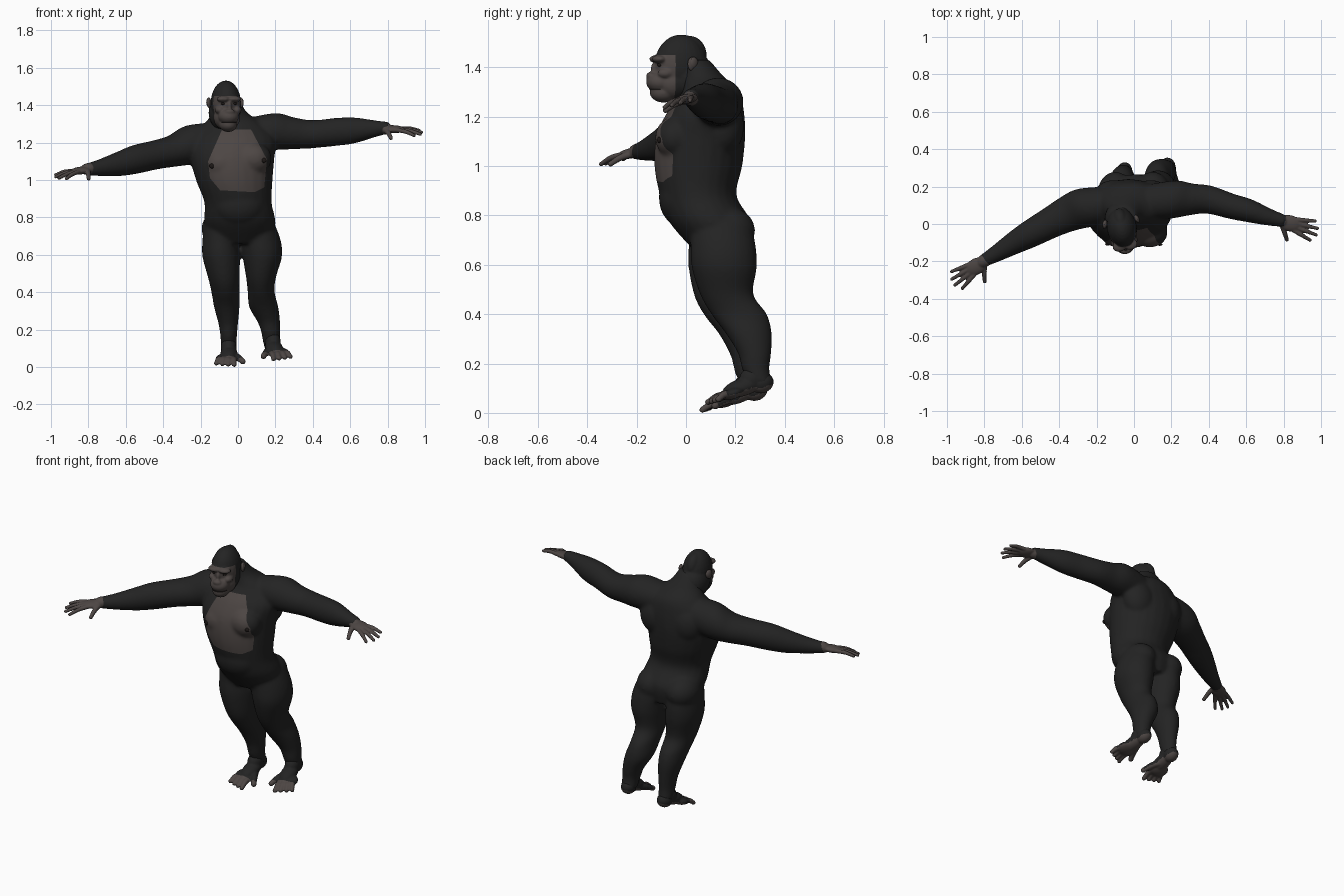
import bpy, bmesh, math
from mathutils import Vector, Matrix
from mathutils.bvhtree import BVHTree

cube = bpy.data.objects.get("Cube")
if cube:
    bpy.data.objects.remove(cube, do_unlink=True)


def material(name, rgb, rough=0.8):
    m = bpy.data.materials.new(name)
    m.use_nodes = True
    m.diffuse_color = (*rgb, 1)
    bsdf = next(n for n in m.node_tree.nodes if n.type == 'BSDF_PRINCIPLED')
    bsdf.inputs["Base Color"].default_value = (*rgb, 1)
    bsdf.inputs["Roughness"].default_value = rough
    return m


FUR = material("black fur", (0.017, 0.017, 0.017))
SKIN = material("grey brown skin", (0.074, 0.061, 0.057))
DARK = material("dark eye and lip", (0.012, 0.009, 0.008))
Z = Vector((0, 0, 1))


def ball(bm, centre, radii, frame=Matrix()):
    mat = frame @ Matrix.Translation(centre) @ Matrix.Diagonal((*radii, 1))
    bmesh.ops.create_uvsphere(bm, u_segments=24, v_segments=16, radius=1, matrix=mat)


def spline(rings, steps=5):
    """Smoothly interpolate rings of (x, y, z, width, depth)."""
    pts = [rings[0], *rings, rings[-1]]
    for i in range(1, len(pts) - 2):
        for k in range(steps):
            t = k / steps
            yield [b + 0.5 * t * (c - a + t * (2 * a - 5 * b + 4 * c - d + t * (3 * (b - c) + d - a)))
                   for a, b, c, d in zip(*pts[i - 1:i + 3])]
    yield rings[-1]


def loft(bm, rings, axis=Z, frame=Matrix(), sides=24):
    axis = Vector(axis).normalized()
    u = Vector((1, 0, 0)) if abs(axis.z) > 0.9 else axis.cross(Z).normalized()
    v = axis.cross(u)
    loops = []
    for x, y, z, a, b in spline(rings):
        turn = [2 * math.pi * i / sides for i in range(sides)]
        loops.append([bm.verts.new(frame @ (Vector((x, y, z)) + u * a * math.cos(t) + v * b * math.sin(t)))
                      for t in turn])
    faces = [bm.faces.new(loops[0]), bm.faces.new(loops[-1])]
    for p, q in zip(loops, loops[1:]):
        faces += [bm.faces.new((p[i], p[i - 1], q[i - 1], q[i])) for i in range(sides)]
    bmesh.ops.recalc_face_normals(bm, faces=faces)


def digit(bm, base, tip, radius, frame, droop=0.006):
    """A tapered, slightly arched finger or toe with a round tip."""
    b, t = Vector(base), Vector(tip)
    m = (b + t) / 2 + Vector((0, 0, droop))
    loft(bm, [(*b, radius * 1.1, radius * 1.1), (*m, radius, radius), (*t, radius * .8, radius * .8)],
         t - b, frame, 12)
    ball(bm, t, [radius * .85] * 3, frame)


def finish(name, bm, mats, voxel=0, smooth=0):
    """Fuse the overlapping masses into one smooth skin."""
    mesh = bpy.data.meshes.new(name)
    bm.to_mesh(mesh)
    bm.free()
    obj = bpy.data.objects.new(name, mesh)
    bpy.context.collection.objects.link(obj)
    if voxel:
        r = obj.modifiers.new("fuse", 'REMESH')
        r.mode, r.voxel_size = 'VOXEL', voxel
        s = obj.modifiers.new("soften", 'SMOOTH')
        s.factor, s.iterations = 0.5, smooth
        bpy.context.view_layer.update()
        fused = bpy.data.meshes.new_from_object(obj.evaluated_get(bpy.context.evaluated_depsgraph_get()))
        obj.modifiers.clear()
        obj.data = fused
        fused.name = name
    obj.data.materials.clear()
    for m in mats:
        obj.data.materials.append(m)
    obj.data.polygons.foreach_set("use_smooth", [True] * len(obj.data.polygons))
    return obj


def paint(obj, cuts, near, rule):
    """Cut clean borders, then give the faces that meet the rule the second colour."""
    bm = bmesh.new()
    bm.from_mesh(obj.data)
    for co, no in cuts:
        fs = [f for f in bm.faces if near(f.calc_center_median(), f.normal)]
        geom = {e for f in fs for e in (*f.verts, *f.edges, f)}
        bmesh.ops.bisect_plane(bm, geom=list(geom), plane_co=co, plane_no=no, dist=1e-5)
    bm.normal_update()
    for f in bm.faces:
        f.material_index = int(rule(f.calc_center_median(), f.normal))
        f.smooth = True
    bm.to_mesh(obj.data)
    bm.free()


# Body: trunk, arms and legs fused together
bm = bmesh.new()
loft(bm, [(.01, .14, .66, .15, .11), (.01, .1, .77, .19, .165), (0, .05, .88, .18, .155),
          (-.02, .05, 1.0, .205, .178), (-.03, .06, 1.12, .225, .18), (-.02, .08, 1.22, .225, .155),
          (-.02, .1, 1.3, .16, .115), (-.045, .07, 1.36, .095, .085), (-.06, .03, 1.43, .07, .065)])
loft(bm, [(.04, .12, 1.25, .09, .08), (.2, .13, 1.26, .105, .098), (.3, .13, 1.25, .088, .085),
          (.4, .13, 1.245, .076, .075), (.52, .095, 1.257, .068, .075), (.62, .07, 1.265, .062, .07),
          (.73, .035, 1.274, .045, .046), (.81, .015, 1.28, .032, .03)], (1, -.2, 0))
loft(bm, [(-.08, .12, 1.22, .09, .09), (-.25, .09, 1.19, .11, .105), (-.35, .055, 1.155, .098, .085),
          (-.44, .01, 1.135, .085, .078), (-.55, -.05, 1.11, .075, .077), (-.64, -.1, 1.085, .062, .065),
          (-.74, -.16, 1.065, .045, .045), (-.82, -.205, 1.055, .032, .03)], (-1, -.5, -.2))
loft(bm, [(.1, .14, .78, .09, .12), (.12, .15, .68, .108, .132), (.13, .155, .59, .105, .132),
          (.123, .165, .48, .08, .108), (.124, .215, .4, .072, .113), (.138, .255, .32, .078, .093),
          (.165, .278, .24, .06, .067), (.176, .282, .18, .05, .056), (.18, .3, .12, .046, .048)])
loft(bm, [(-.09, .13, .78, .09, .12), (-.095, .14, .68, .095, .13), (-.09, .14, .59, .1, .13),
          (-.075, .145, .47, .083, .11), (-.066, .19, .39, .074, .112), (-.06, .225, .32, .068, .092),
          (-.052, .248, .23, .052, .067), (-.05, .255, .16, .044, .056), (-.05, .275, .1, .042, .045)])
for s in (-1, 1):
    ball(bm, (s * .085, -.045, 1.1 + s * .015), (.095, .08, .085))       # chest muscles
    ball(bm, (s * .1, .165, .74), (.095, .115, .095))                    # buttocks
    ball(bm, (s * .1 - .01, .15, 1.16), (.105, .085, .12))               # shoulder blades
ball(bm, (.005, -.01, .87), (.14, .1, .12))                              # belly
body = finish("body", bm, [FUR, SKIN], .01, 7)

# Bare chest patch with straight borders
outline = [(-.085, 1.27), (-.16, 1.1), (-.15, 1.01), (-.095, .945),
           (.09, .935), (.14, .96), (.155, 1.11), (.07, 1.27)]
edges = [(Vector((a, 0, b)), Vector((b - d, 0, c - a)))
         for (a, b), (c, d) in zip(outline, outline[1:] + outline[:1])]
front = lambda c, n: c.y < .06 and n.y < 0 and .9 < c.z < 1.3 and abs(c.x) < .2
paint(body, edges, front,
      lambda c, n: front(c, n) and all((c - co).dot(no) > 0 for co, no in edges))

# Nipples sit on the chest surface
bm = bmesh.new()
bm.from_mesh(body.data)
tree = BVHTree.FromBMesh(bm)
bm.free()
for name, x, z in (("right_nipple", -.14, 1.075), ("left_nipple", .138, 1.105)):
    hit = tree.ray_cast(Vector((x, -1, z)), Vector((0, 1, 0)))[0]
    bm = bmesh.new()
    ball(bm, hit, (.014, .008, .013))
    finish(name, bm, [DARK])

# Head, turned a little to its left
H = Matrix.Translation((-.065, -.02, 0)) @ Matrix.Rotation(math.radians(10), 4, 'Z')
bm = bmesh.new()
ball(bm, (0, 0, 1.41), (.08, .108, .122), H)              # skull
ball(bm, (0, .03, 1.45), (.045, .075, .078), H)           # crest
ball(bm, (0, .04, 1.36), (.085, .1, .1), H)               # nape
ball(bm, (0, -.03, 1.335), (.072, .075, .07), H)          # jaw
ball(bm, (0, -.083, 1.34), (.056, .06, .045), H)          # muzzle
ball(bm, (0, -.072, 1.297), (.048, .056, .04), H)         # chin
ball(bm, (0, -.125, 1.365), (.026, .018, .016), H)        # nose
ball(bm, (0, -.1, 1.395), (.014, .025, .03), H)           # nose bridge
for s in (-1, 1):
    ball(bm, (s * .03, -.095, 1.433), (.038, .03, .016), H)   # brow
    ball(bm, (s * .046, -.07, 1.375), (.026, .035, .022), H)  # cheek
head = finish("head", bm, [FUR, SKIN], .0055, 3)
local = H.inverted()
face_cuts = [(H @ Vector((0, -.035, 0)), H.to_3x3() @ Vector((0, 1, 0))), (Vector((0, 0, 1.45)), Z)]
paint(head, face_cuts, lambda c, n: c.y < .05,
      lambda c, n: (local @ c).y < -.035 and c.z < 1.45)

# Eyes, ears and mouth
for s, side in ((-1, "right"), (1, "left")):
    bm = bmesh.new()
    ball(bm, (s * .031, -.092, 1.409), (.012, .012, .008), H)
    finish(side + "_eye", bm, [DARK])
    bm = bmesh.new()
    tilt = H @ Matrix.Translation((s * .086, .03, 1.413)) @ Matrix.Rotation(s * .5, 4, 'Z')
    ball(bm, (0, 0, 0), (.011, .021, .028), tilt)
    ball(bm, (s * .004, .006, .004), (.012, .02, .024), tilt)
    finish(side + "_ear", bm, [SKIN])
bm = bmesh.new()
ball(bm, (0, -.083, 1.31), (.046, .05, .003), H)
finish("mouth", bm, [DARK])


def frame_at(origin, along, inner):
    """Local axes: x runs to the tips, y to the thumb or big toe, z to the upper side."""
    x = Vector(along).normalized()
    y = Vector(inner)
    y = (y - x * y.dot(x)).normalized()
    z = x.cross(y)
    z = -z if z.z < 0 else z
    m = Matrix((x, y, z)).transposed().to_4x4()
    m.translation = origin
    return m


# Hands
for name, origin, along in (("left_hand", (.765, .025, 1.277), (.2, -.05, -.012)),
                            ("right_hand", (-.785, -.187, 1.062), (-.2, -.12, -.037))):
    F = frame_at(origin, along, (0, -1, -.15))
    bm = bmesh.new()
    ball(bm, (.015, 0, 0), (.05, .035, .032), F)
    ball(bm, (.072, .004, 0), (.062, .044, .02), F)
    for i in range(4):
        k = i - 1.5
        reach = (.2, .222, .224, .2)[i]
        digit(bm, (.1, k * .02 + .005, 0), (reach, k * .036 + .014, -.006 - .004 * i), .0115, F)
    digit(bm, (.035, .025, -.008), (.08, .098, -.034), .0135, F)
    finish(name, bm, [SKIN], .005, 2)

# Feet
for name, origin, along, inner in (("left_foot", (.18, .31, .123), (.17, -.93, -.27), (-1, 0, 0)),
                                   ("right_foot", (-.05, .285, .092), (.0, -.96, -.28), (1, 0, 0))):
    F = frame_at(origin, along, inner)
    bm = bmesh.new()
    ball(bm, (.004, 0, 0), (.05, .042, .042), F)
    ball(bm, (.035, 0, .025), (.055, .042, .05), F)
    ball(bm, (.085, .002, .004), (.085, .046, .036), F)
    ball(bm, (.135, -.012, -.008), (.05, .058, .024), F)
    for i in range(4):
        digit(bm, (.15, .026 - i * .024, -.008), (.232 - i * .009, .03 - i * .032, -.015), .0155, F, .008)
    digit(bm, (.085, .025, -.008), (.178, .076, -.013), .019, F)
    foot = finish(name, bm, [FUR, SKIN], .006, 3)
    back = F.inverted()
    up = F.to_3x3().col[2]
    paint(foot, [(F @ Vector((.165, 0, 0)), F.to_3x3().col[0])], lambda c, n: True,
          lambda c, n: (back @ c).x > .165 or n.dot(up) < -.45)
